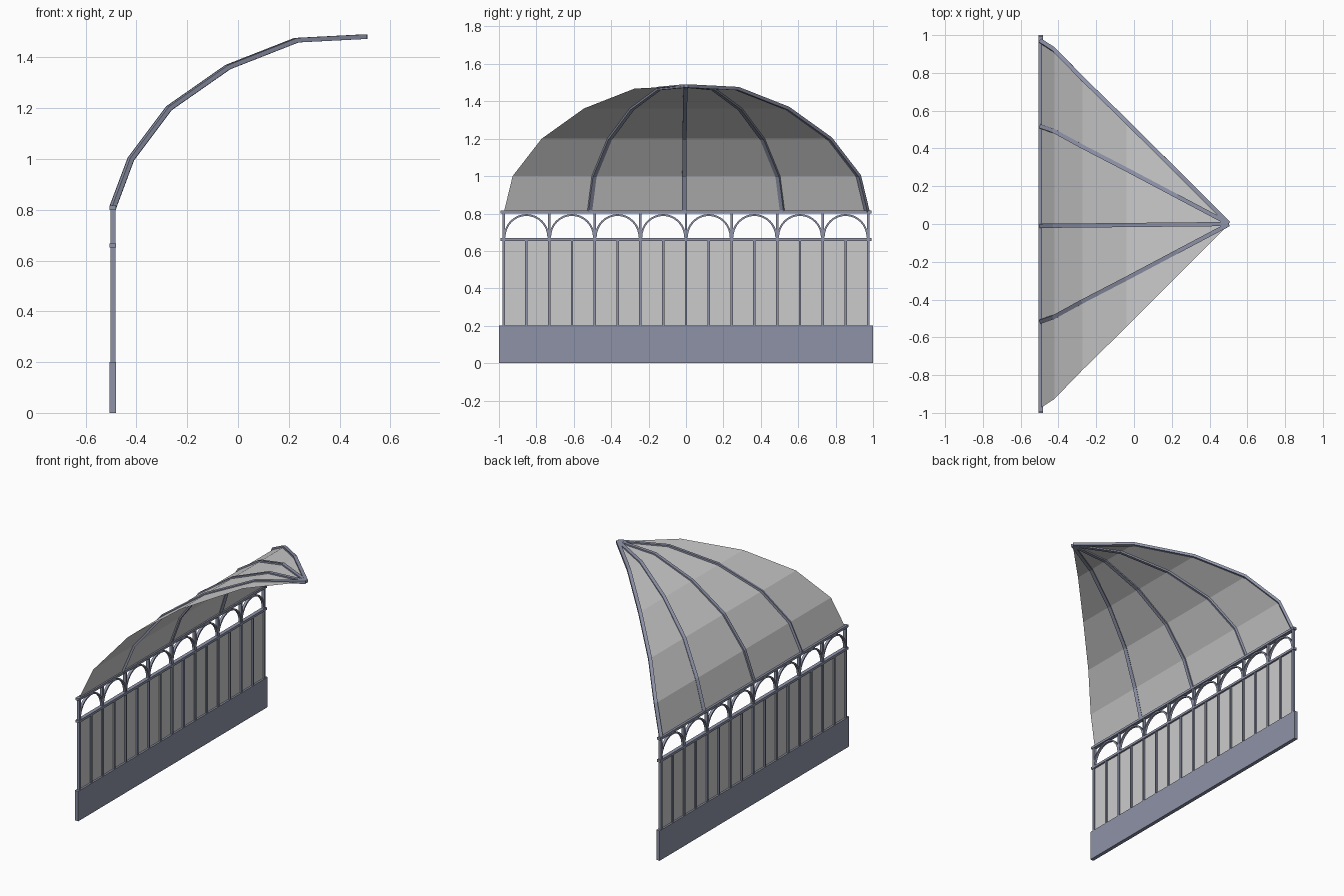
import bpy, bmesh, math
from mathutils import Vector

if "Cube" in bpy.data.objects:
    bpy.data.objects.remove(bpy.data.objects["Cube"])

metal = bpy.data.materials.new("painted_metal")
metal.diffuse_color = (0.27, 0.29, 0.39, 1)
metal.use_nodes = True
metal.node_tree.nodes["Principled BSDF"].inputs["Base Color"].default_value = metal.diffuse_color
WX = -0.493          # wall plane
HALF = 0.975         # half width between end posts
STEP = HALF / 8      # spacing of glazing bars


def finish(name, bm, mat=None):
    bmesh.ops.recalc_face_normals(bm, faces=bm.faces)
    me = bpy.data.meshes.new(name)
    bm.to_mesh(me)
    bm.free()
    if mat:
        me.materials.append(mat)
    ob = bpy.data.objects.new(name, me)
    bpy.context.collection.objects.link(ob)
    return ob


def box(name, center, size):
    bm = bmesh.new()
    bmesh.ops.create_cube(bm, size=1)
    for v in bm.verts:
        v.co = Vector([c + k * s for c, k, s in zip(center, v.co, size)])
    return finish(name, bm, metal)


def sweep(name, path, side, width, depth):
    """Rectangular bar along a path; side is the fixed or per-point width axis."""
    bm = bmesh.new()
    rings = []
    n = len(path)
    for i, p in enumerate(path):
        a, b = path[max(i - 1, 0)], path[min(i + 1, n - 1)]
        t = (b - a).normalized()
        s = (side - t * side.dot(t)).normalized()
        nrm = t.cross(s)
        rings.append([bm.verts.new(p + s * u * width / 2 + nrm * w * depth / 2)
                      for u, w in ((-1, -1), (1, -1), (1, 1), (-1, 1))])
    for r, q in zip(rings, rings[1:]):
        for k in range(4):
            bm.faces.new((r[k], r[(k + 1) % 4], q[(k + 1) % 4], q[k]))
    bm.faces.new(rings[0])
    bm.faces.new(rings[-1])
    return finish(name, bm, metal)


# Base wall and rails
box("base_wall", (WX, 0, 0.1), (0.025, 2.0, 0.2))
box("middle_rail", (WX, 0, 0.66), (0.025, 1.985, 0.016))
box("top_rail", (WX, 0, 0.808), (0.025, 1.985, 0.016))

# Glazing bars; every second one runs up to the top rail
for i in range(17):
    top = 0.805 if i % 2 == 0 else 0.66
    box(f"glazing_bar_{i + 1}", (WX, -HALF + i * STEP, (0.2 + top) / 2),
        (0.02, 0.013, top - 0.2))

# Arches between the rails
for i in range(8):
    yc = -HALF + (2 * i + 1) * STEP
    arc = [Vector((WX, yc + 0.117 * math.cos(math.pi * k / 16),
                   0.672 + 0.12 * math.sin(math.pi * k / 16))) for k in range(17)]
    sweep(f"arch_{i + 1}", arc, Vector((1, 0, 0)), 0.016, 0.01)

# Wall glass
bm = bmesh.new()
bm.faces.new([bm.verts.new((WX, y, z)) for y, z in
              ((-HALF, 0.2), (HALF, 0.2), (HALF, 0.66), (-HALF, 0.66))])
finish("wall_glass", bm)

# Roof glass: triangular gore bent along the dome profile
profile = [(-0.493, 0.81, 0.973), (-0.422, 1.0, 0.927), (-0.272, 1.2, 0.772),
           (-0.04, 1.362, 0.545), (0.23, 1.468, 0.275), (0.502, 1.482, 0.003)]
bm = bmesh.new()
rows = [[bm.verts.new((x, s * h, z)) for s in (-1, 1)] for x, z, h in profile]
for a, b in zip(rows, rows[1:]):
    bm.faces.new((a[0], a[1], b[1], b[0]))
finish("roof_glass", bm)

# Roof ribs, with the hip rib on one edge only
for name, f, w in (("hip_rib", 0.995, 0.022), ("rib_left", 0.53, 0.022),
                   ("rib_middle", -0.01, 0.022), ("rib_right", -0.53, 0.022)):
    path = [Vector((x, f * h, z)) for x, z, h in profile]
    d = path[-1] - path[0]
    sweep(name, path, Vector((-d.y, d.x, 0)).normalized(), w, 0.018)
